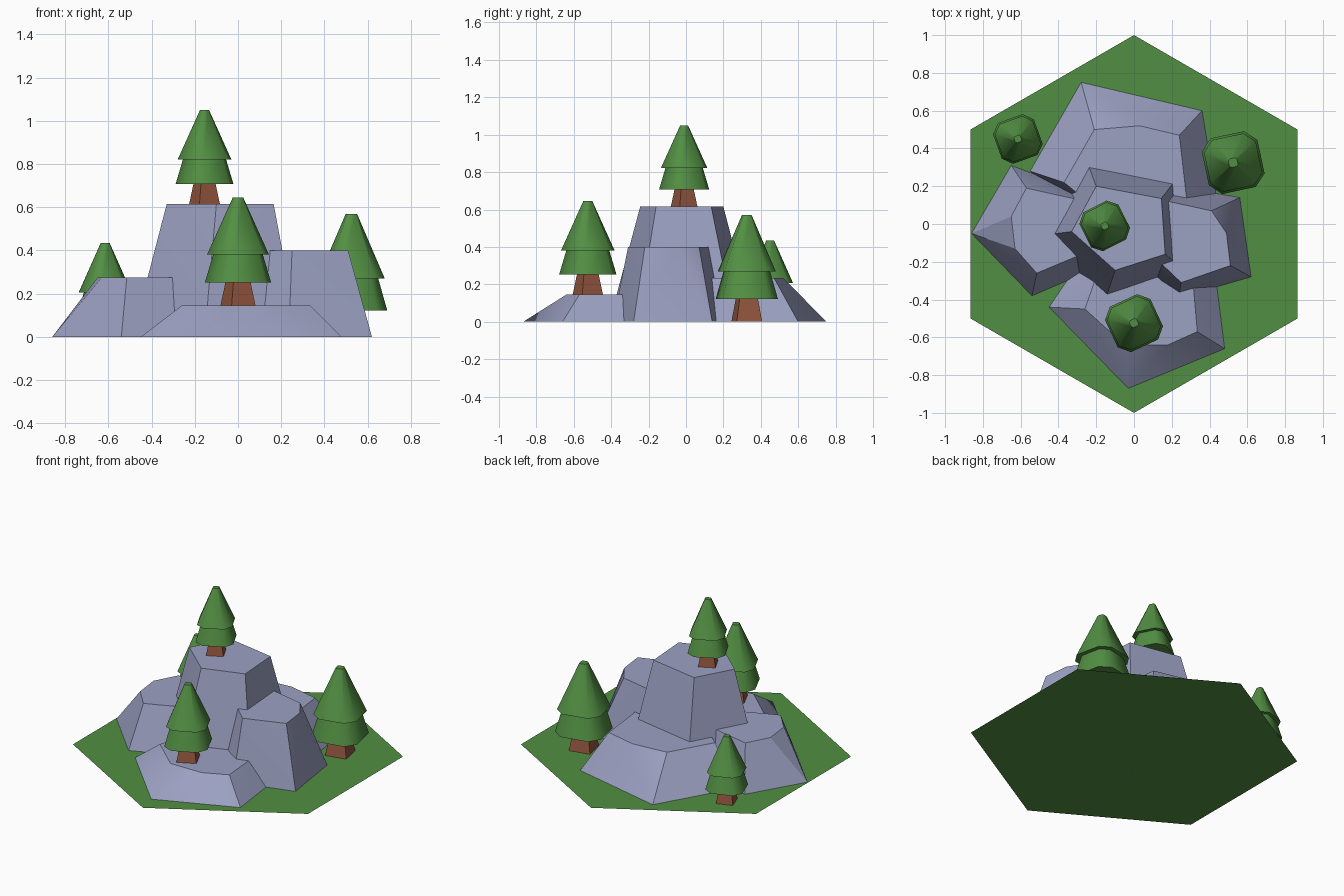
import bpy, bmesh, math
from mathutils import Matrix

cube = bpy.data.objects.get("Cube")
if cube:
    bpy.data.objects.remove(cube, do_unlink=True)


def material(name, r, g, b):
    m = bpy.data.materials.new(name)
    m.use_nodes = True
    m.diffuse_color = (r, g, b, 1)
    m.node_tree.nodes["Principled BSDF"].inputs["Base Color"].default_value = (r, g, b, 1)
    return m


GREEN = material("grass_green", 0.085, 0.275, 0.056)
ROCK = material("rock_grey", 0.33, 0.355, 0.54)
BARK = material("bark_brown", 0.30, 0.095, 0.048)


def finish(name, bm, mat, smooth_angle=None):
    mesh = bpy.data.meshes.new(name)
    bm.to_mesh(mesh)
    bm.free()
    mesh.materials.append(mat)
    ob = bpy.data.objects.new(name, mesh)
    bpy.context.collection.objects.link(ob)
    if smooth_angle:
        bpy.ops.object.select_all(action="DESELECT")
        ob.select_set(True)
        bpy.context.view_layer.objects.active = ob
        bpy.ops.object.shade_smooth_by_angle(angle=math.radians(smooth_angle))
    return ob


def rock(name, height, base, top):
    """Flat-topped boulder: the hull of a ground outline and a top outline."""
    bm = bmesh.new()
    for outline, z in ((base, 0), (top, height)):
        for x, y in outline:
            bm.verts.new((x, y, z))
    bmesh.ops.convex_hull(bm, input=bm.verts[:])
    bmesh.ops.dissolve_limit(bm, angle_limit=math.radians(1),
                             verts=bm.verts[:], edges=bm.edges[:])
    bmesh.ops.recalc_face_normals(bm, faces=bm.faces[:])
    under = [f for f in bm.faces if f.normal.z < -0.9]
    bmesh.ops.delete(bm, geom=under, context="FACES")
    finish(name, bm, ROCK, 30)


def square_ring(half, cut):
    """Square outline whose corners are cut off; cut is the flat half length."""
    if cut == 1:
        return [(half, -half), (half, half), (-half, half), (-half, -half)]
    k = half * cut
    return [(half, -k), (half, k), (k, half), (-k, half),
            (-half, k), (-half, -k), (-k, -half), (k, -half)]


def tier(name, mat, place, z0, z1, r0, r1, cut, bottom=True):
    """Tapered block between two square rings."""
    bm = bmesh.new()
    low = [bm.verts.new((x, y, z0)) for x, y in square_ring(r0, cut)]
    high = [bm.verts.new((x, y, z1)) for x, y in square_ring(r1, cut)]
    n = len(low)
    for i in range(n):
        j = (i + 1) % n
        bm.faces.new((low[i], low[j], high[j], high[i]))
    bm.faces.new(high)
    if bottom:
        bm.faces.new(low[::-1])
    bm.transform(place)
    finish(name, bm, mat, 50)


def tree(name, x, y, z, size, turn):
    place = (Matrix.Translation((x, y, z)) @ Matrix.Rotation(math.radians(turn), 4, "Z")
             @ Matrix.Scale(size, 4))
    tier(name + "_trunk", BARK, place, 0, 0.10, 0.053, 0.037, 1, False)
    tier(name + "_lower_branches", GREEN, place, 0.093, 0.21, 0.115, 0.085, 0.6)
    tier(name + "_upper_branches", GREEN, place, 0.206, 0.435, 0.107, 0.018, 0.6)


# Hexagonal grass sheet
bm = bmesh.new()
bmesh.ops.create_circle(bm, cap_ends=True, segments=6, radius=1)
if bm.verts[:][0].co.y ** 2 < 0.9 and max(v.co.y for v in bm.verts) < 0.95:
    bm.transform(Matrix.Rotation(math.radians(30), 4, "Z"))
finish("ground", bm, GREEN)

# Boulders
rock("peak_rock", 0.615,
     [(-.49, -.06), (-.155, -.41), (.28, -.26), (.24, .26), (-.26, .36)],
     [(-.33, -.04), (-.1, -.245), (.165, -.16), (.145, .135), (-.2, .2)])
rock("left_rock", 0.275,
     [(-.86, -.05), (-.54, -.38), (-.26, -.26), (-.28, .17), (-.65, .31)],
     [(-.65, .04), (-.63, -.13), (-.515, -.26), (-.3, -.17), (-.3, .13), (-.57, .19)])
rock("right_rock", 0.40,
     [(.62, -.28), (.56, .14), (.1, .22), (.08, -.29), (.235, -.39)],
     [(.51, -.22), (.49, -.05), (.41, .07), (.18, .12), (.145, -.21), (.25, -.31)])
rock("front_rock", 0.145,
     [(-.03, -.87), (.48, -.66), (.43, -.26), (-.3, -.22), (-.45, -.44)],
     [(-.26, -.45), (-.05, -.64), (.18, -.64), (.335, -.57), (.31, -.28), (-.2, -.28)])
rock("back_rock", 0.235,
     [(-.28, .75), (.36, .60), (.44, .12), (-.1, -.05), (-.55, .28)],
     [(-.21, .50), (.03, .52), (.24, .47), (.28, .12), (-.1, 0), (-.37, .22)])

# Trees
tree("peak_tree", -0.155, -0.01, 0.615, 1.0, 27)
tree("front_tree", 0.0, -0.525, 0.145, 1.15, 25)
tree("left_tree", -0.615, 0.45, 0, 1.0, 20)
tree("right_tree", 0.525, 0.325, 0, 1.31, 12)
